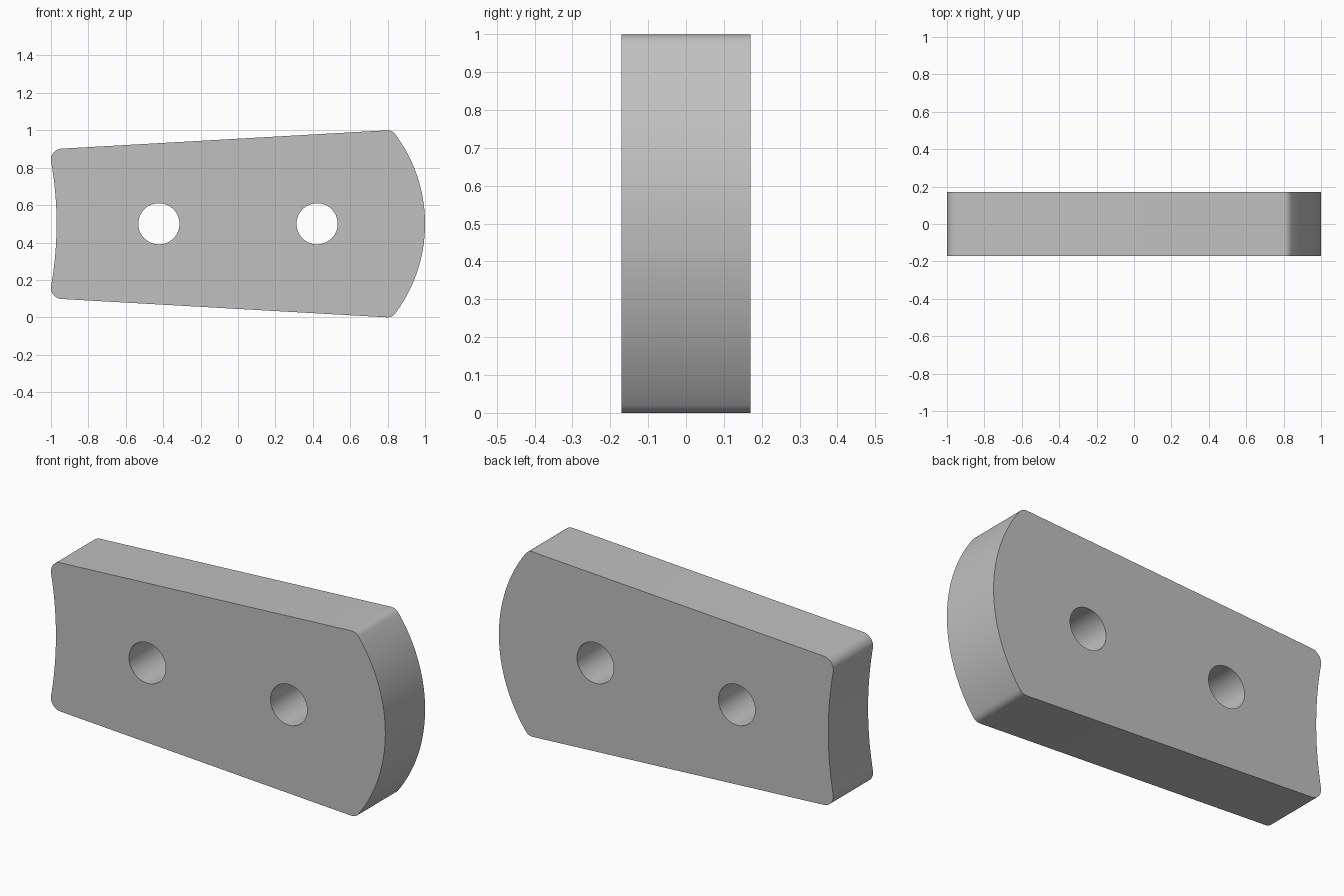
import bpy
import bmesh
from math import sin, cos, radians, asin, atan2, degrees, hypot

cube = bpy.data.objects.get("Cube")
if cube:
    bpy.data.objects.remove(cube, do_unlink=True)

HALF_DEPTH = 0.17
MID = 0.5          # height of the symmetry axis
HOLE_RADIUS = 0.11
HOLE_X = 0.423


def arc(cx, cz, r, start, end, steps):
    """Points on an arc in the XZ plane, angles in degrees."""
    angles = [radians(start + (end - start) * i / steps) for i in range(steps + 1)]
    return [(cx + r * cos(a), cz + r * sin(a)) for a in angles]


def outline():
    """Tapered plate: convex right end, concave left end, rounded corners."""
    big_r, big_x = 0.8, 0.2
    fr, fx, fz = 0.05, 0.8, 0.45      # right corner rounding, z from the axis
    lr, lx, lz = 0.06, -0.94, 0.342   # left corner rounding, z from the axis
    hollow_r = 1.905
    hollow_x = -0.97 - hollow_r
    tangent = degrees(atan2(fz, fx - big_x))
    dist = hypot(lx - hollow_x, lz)
    hollow = degrees(asin(lz / dist))
    slope = degrees(atan2(fz + fr - lz - lr, fx - lx))
    upper = arc(big_x, MID, big_r, 0, tangent, 24)
    upper += arc(fx, MID + fz, fr, tangent, 90 + slope, 8)[1:]
    upper += arc(lx, MID + lz, lr, 90 + slope, 180 + hollow, 12)
    upper += arc(hollow_x, MID, hollow_r, hollow, 0, 12)[1:]
    lower = [(x, 2 * MID - z) for x, z in reversed(upper[1:-1])]
    return upper + lower


# Plate: outline and two holes, walled and capped front and back
loops = [outline()]
loops += [arc(s * HOLE_X, MID, HOLE_RADIUS, 0, 360, 48)[:-1] for s in (-1, 1)]

bm = bmesh.new()
caps = {-HALF_DEPTH: [], HALF_DEPTH: []}
for loop in loops:
    rings = []
    for y, edges in caps.items():
        ring = [bm.verts.new((x, y, z)) for x, z in loop]
        edges += [bm.edges.new((ring[i - 1], ring[i])) for i in range(len(ring))]
        rings.append(ring)
    front, back = rings
    for i in range(len(loop)):
        bm.faces.new((front[i - 1], front[i], back[i], back[i - 1]))
for y, edges in caps.items():
    bmesh.ops.triangle_fill(bm, edges=edges, use_beauty=True, normal=(0, y, 0))
bmesh.ops.recalc_face_normals(bm, faces=bm.faces[:])

mesh = bpy.data.meshes.new("plate")
bm.to_mesh(mesh)
bm.free()
plate = bpy.data.objects.new("plate", mesh)
bpy.context.collection.objects.link(plate)

# Single grey colour
grey = bpy.data.materials.new("plain grey")
grey.use_nodes = True
colour = (0.53, 0.53, 0.53, 1)
grey.diffuse_color = colour
grey.node_tree.nodes["Principled BSDF"].inputs["Base Color"].default_value = colour
mesh.materials.append(grey)

# Smooth curved walls, crisp rims
bpy.ops.object.select_all(action="DESELECT")
plate.select_set(True)
bpy.context.view_layer.objects.active = plate
bpy.ops.object.shade_smooth_by_angle(angle=radians(30))
